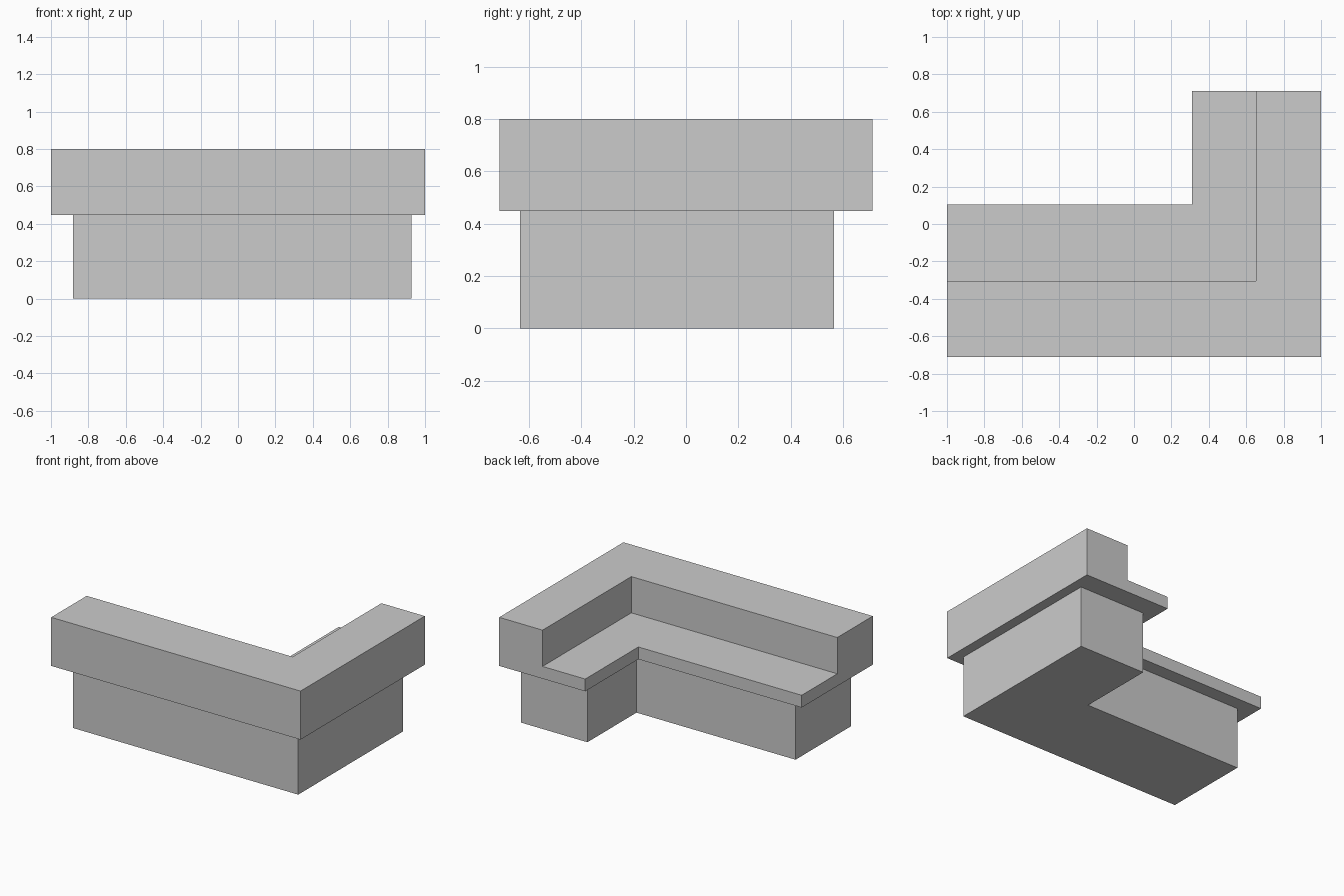
import bpy
import bmesh

cube = bpy.data.objects.get("Cube")
if cube:
    bpy.data.objects.remove(cube, do_unlink=True)

grey = bpy.data.materials.new("light_grey")
grey.use_nodes = True
colour = (0.6, 0.6, 0.6, 1)
grey.diffuse_color = colour
grey.node_tree.nodes["Principled BSDF"].inputs["Base Color"].default_value = colour


def corner_sweep(name, corner_profile, left_end, back_end):
    """Sweep a mitred corner profile along -x to left_end and along +y to back_end."""
    bm = bmesh.new()
    rings = [
        [bm.verts.new((left_end, y, z)) for x, y, z in corner_profile],
        [bm.verts.new(p) for p in corner_profile],
        [bm.verts.new((x, back_end, z)) for x, y, z in corner_profile],
    ]
    n = len(corner_profile)
    for a, b in zip(rings, rings[1:]):
        for i in range(n):
            j = (i + 1) % n
            bm.faces.new((a[i], a[j], b[j], b[i]))
    # Closed ends
    bm.faces.new(rings[0])
    bm.faces.new(rings[-1])
    # Merge each flat L surface into a single face
    bmesh.ops.dissolve_limit(bm, angle_limit=0.01, verts=bm.verts, edges=bm.edges)
    bmesh.ops.recalc_face_normals(bm, faces=bm.faces)
    mesh = bpy.data.meshes.new(name)
    bm.to_mesh(mesh)
    bm.free()
    mesh.materials.append(grey)
    obj = bpy.data.objects.new(name, mesh)
    bpy.context.collection.objects.link(obj)
    return obj


BASE_TOP, LEDGE_TOP, TOP = 0.448, 0.537, 0.8

# Narrower L-shaped base
outer, inner = (0.927, -0.634), (0.395, 0.003)
corner_sweep("base", [(*outer, 0), (*outer, BASE_TOP), (*inner, BASE_TOP), (*inner, 0)],
             -0.881, 0.565)

# Overhanging parapet with a low ledge along its inner side
outer, wall, inner = (1, -0.712), (0.652, -0.305), (0.31, 0.103)
corner_sweep("parapet_and_ledge",
             [(*outer, BASE_TOP), (*outer, TOP), (*wall, TOP),
              (*wall, LEDGE_TOP), (*inner, LEDGE_TOP), (*inner, BASE_TOP)],
             -1, 0.712)
